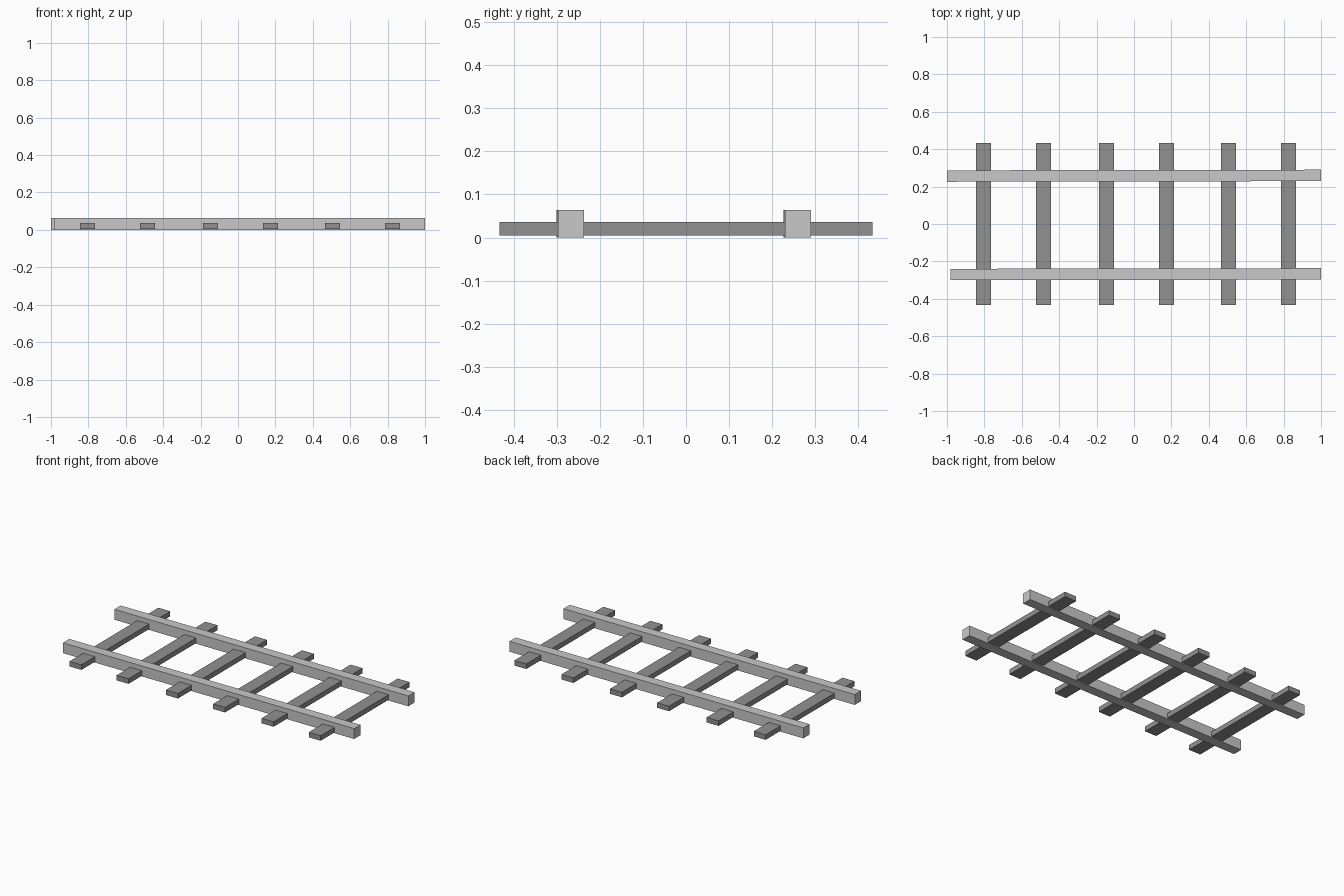
import bpy

cube = bpy.data.objects.get("Cube")
if cube:
    bpy.data.objects.remove(cube, do_unlink=True)


def material(name, grey):
    mat = bpy.data.materials.new(name)
    mat.use_nodes = True
    colour = (grey, grey, grey, 1)
    mat.diffuse_color = colour
    mat.node_tree.nodes["Principled BSDF"].inputs["Base Color"].default_value = colour
    return mat


def beam(name, centre, size, mat, turn=0):
    bpy.ops.mesh.primitive_cube_add(size=1, location=centre, rotation=(0, 0, turn))
    obj = bpy.context.object
    obj.name = name
    obj.scale = size
    bpy.ops.object.transform_apply(location=False, rotation=False, scale=True)
    obj.data.materials.append(mat)
    return obj


rail_grey = material("light_grey", 0.58)
tie_grey = material("dark_grey", 0.285)

# Two square rails, very slightly askew
beam("front_rail", (0.009, -0.2685, 0.032), (1.982, 0.061, 0.064), rail_grey, 0.0017)
beam("back_rail", (0, 0.258, 0.032), (2, 0.061, 0.064), rail_grey, 0.0017)

# Unevenly spaced flat ties running under both rails
for i, x in enumerate((-0.805, -0.484, -0.147, 0.174, 0.505, 0.826), 1):
    beam(f"tie_{i}", (x, 0, 0.0205), (0.081, 0.865, 0.031), tie_grey)
